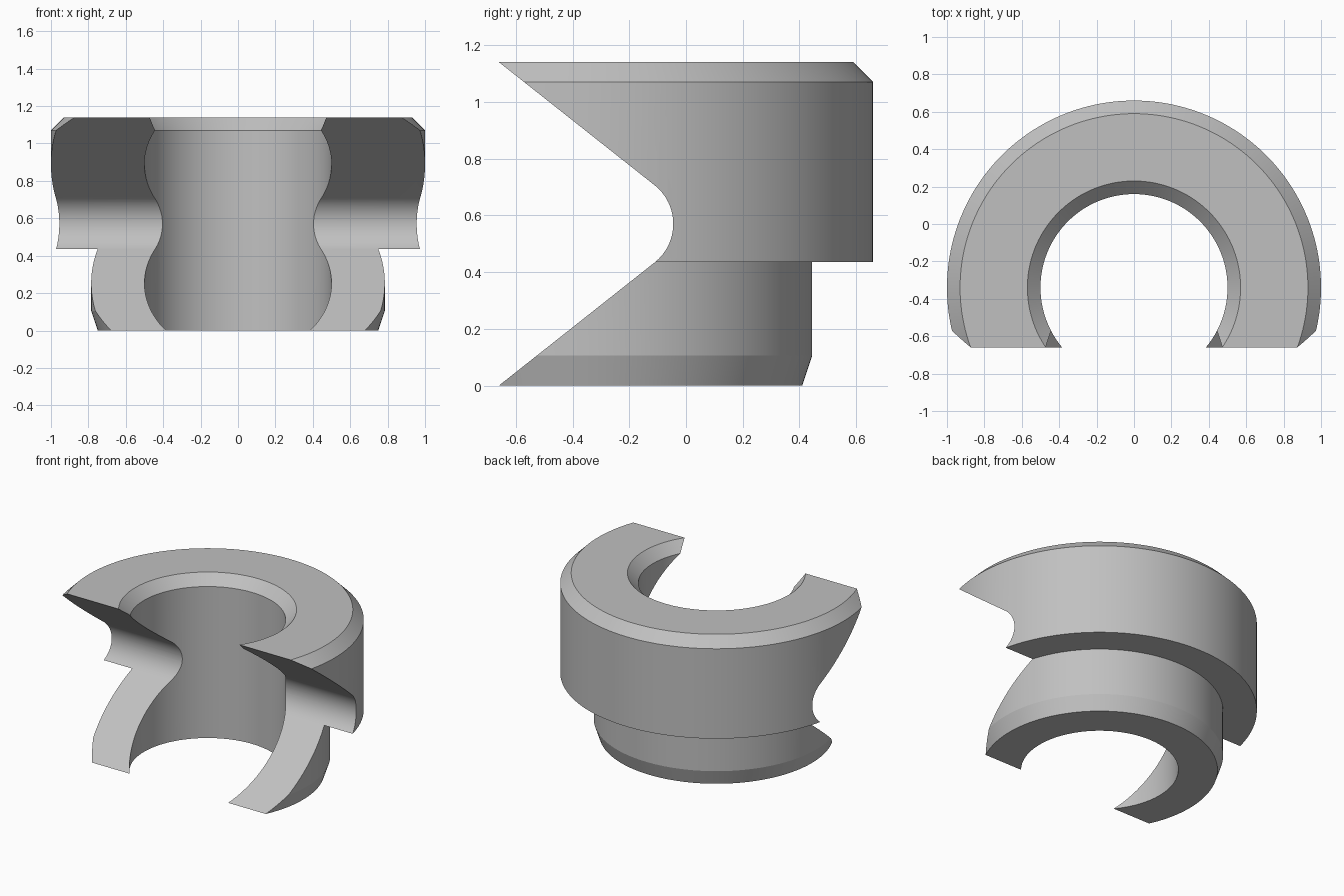
import bpy
import bmesh
from math import sin, cos, atan2, pi, radians
from mathutils import Matrix, Vector

cube = bpy.data.objects.get("Cube")
if cube:
    bpy.data.objects.remove(cube)

HEIGHT = 1.14
FRONT = -0.66      # where the notch meets the top and bottom planes
AXIS_Y = -0.34     # centre of the bore


def add_mesh(name, bm):
    bmesh.ops.recalc_face_normals(bm, faces=bm.faces)
    mesh = bpy.data.meshes.new(name)
    bm.to_mesh(mesh)
    bm.free()
    obj = bpy.data.objects.new(name, mesh)
    bpy.context.scene.collection.objects.link(obj)
    return obj


# Flanged bushing: closed (radius, z) section spun around the bore axis
section = [(0.5, 0), (0.75, 0), (0.785, 0.105), (0.785, 0.435), (1, 0.435),
           (1, 1.07), (0.93, HEIGHT), (0.57, HEIGHT), (0.5, 1.07)]
bm = bmesh.new()
ring = [bm.verts.new((r, AXIS_Y, z)) for r, z in section]
edges = [bm.edges.new((ring[i - 1], ring[i])) for i in range(len(ring))]
bmesh.ops.spin(bm, geom=ring + edges, cent=(0, AXIS_Y, 0), axis=(0, 0, 1),
               angle=2 * pi, steps=180, use_merge=True)
bmesh.ops.remove_doubles(bm, verts=bm.verts, dist=1e-5)
bushing = add_mesh("flanged_bushing", bm)

# Notch cutter: wedge with a rounded nose, extruded sideways
nose_y, nose_r = -0.219, 0.174
mid = HEIGHT / 2
slope = atan2(0.435, 0.55)
reach = 1.4
half = pi / 2 - slope
profile = [(FRONT - reach, -reach * 0.435 / 0.55)]
for i in range(33):
    a = -half + 2 * half * i / 32
    profile.append((nose_y + nose_r * cos(a), mid + nose_r * sin(a)))
profile.append((FRONT - reach, HEIGHT + reach * 0.435 / 0.55))
bm = bmesh.new()
face = bm.faces.new([bm.verts.new((-1.5, y, z)) for y, z in profile])
side = bmesh.ops.extrude_face_region(bm, geom=[face])
bmesh.ops.translate(bm, vec=(3, 0, 0),
                    verts=[v for v in side["geom"] if isinstance(v, bmesh.types.BMVert)])
cutter = add_mesh("notch_cutter", bm)
cutter.hide_render = True

# Cut the notch and drop the cutter
cut = bushing.modifiers.new("notch", "BOOLEAN")
cut.operation = "DIFFERENCE"
cut.solver = "EXACT"
cut.object = cutter
bpy.ops.object.select_all(action="DESELECT")
bushing.select_set(True)
bpy.context.view_layer.objects.active = bushing
bpy.ops.object.modifier_apply(modifier=cut.name)
bpy.data.objects.remove(cutter)

# Plain grey metal
grey = bpy.data.materials.new("plain_grey")
grey.use_nodes = True
colour = (0.53, 0.53, 0.53, 1)
grey.diffuse_color = colour
grey.node_tree.nodes["Principled BSDF"].inputs["Base Color"].default_value = colour
bushing.data.materials.clear()
bushing.data.materials.append(grey)
bpy.ops.object.shade_smooth_by_angle(angle=radians(15))
